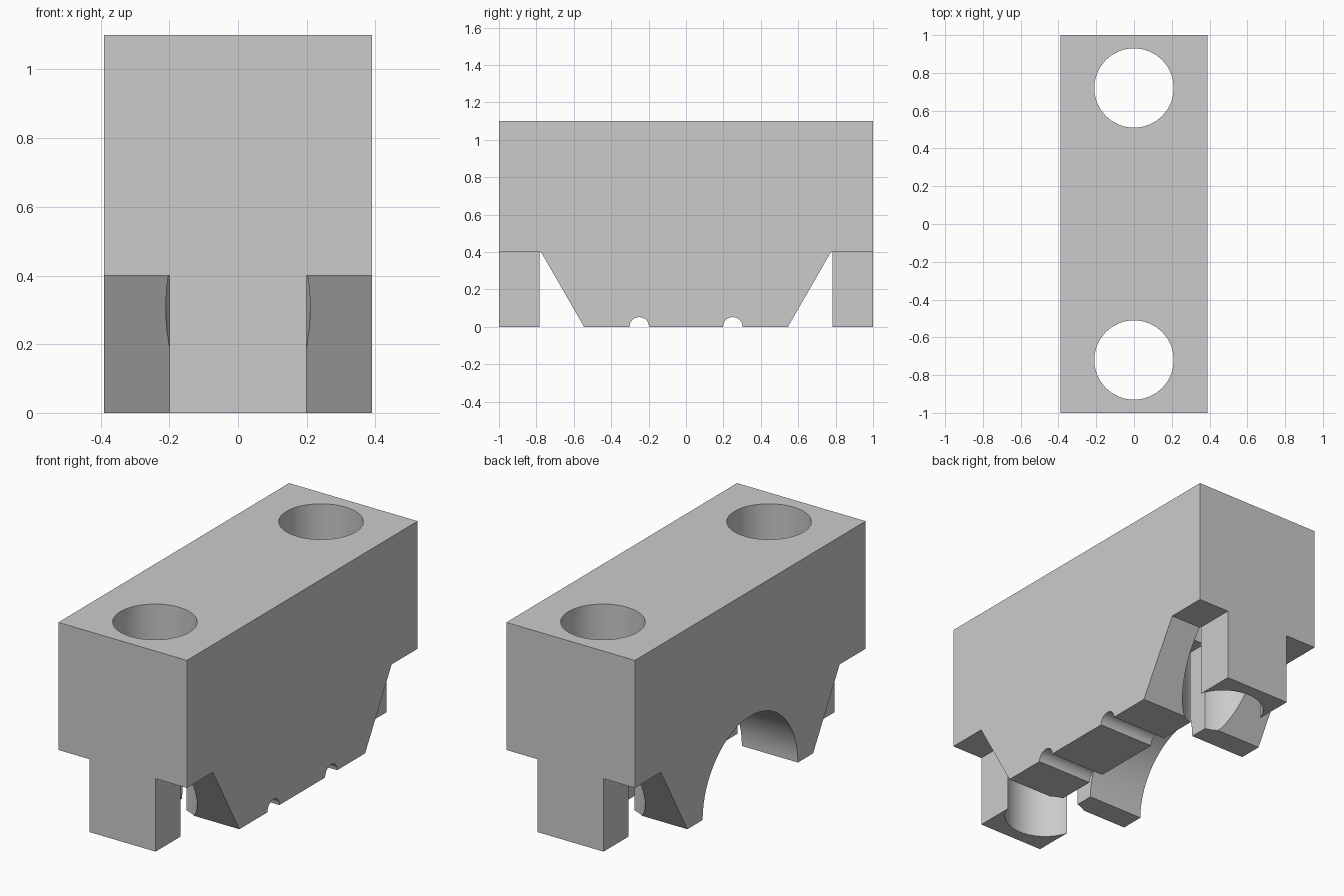
import bpy, bmesh, math
from mathutils import Matrix

cube = bpy.data.objects.get("Cube")
if cube:
    bpy.data.objects.remove(cube, do_unlink=True)

grey = bpy.data.materials.new("plain_grey")
grey.use_nodes = True
colour = (0.6, 0.6, 0.6, 1)
grey.diffuse_color = colour
grey.node_tree.nodes["Principled BSDF"].inputs["Base Color"].default_value = colour


def add_object(name, bm):
    bmesh.ops.recalc_face_normals(bm, faces=bm.faces)
    mesh = bpy.data.meshes.new(name)
    bm.to_mesh(mesh)
    bm.free()
    mesh.materials.append(grey)
    obj = bpy.data.objects.new(name, mesh)
    bpy.context.collection.objects.link(obj)
    return obj


def box(name, x, y, z):
    bm = bmesh.new()
    bmesh.ops.create_cube(bm, size=1)
    for v in bm.verts:
        v.co = [r[0] + (c + 0.5) * (r[1] - r[0]) for r, c in zip((x, y, z), v.co)]
    return add_object(name, bm)


def cylinder(name, centre, radius, length, along_x=False):
    bm = bmesh.new()
    turn = Matrix.Rotation(math.pi / 2, 4, "Y") if along_x else Matrix()
    bmesh.ops.create_cone(bm, cap_ends=True, segments=64, radius1=radius,
                          radius2=radius, depth=length,
                          matrix=Matrix.Translation(centre) @ turn)
    return add_object(name, bm)


def combine(target, other, operation):
    other.hide_render = True
    mod = target.modifiers.new(other.name, "BOOLEAN")
    mod.operation = operation
    mod.solver = "EXACT"
    mod.object = other
    bpy.context.view_layer.objects.active = target
    bpy.ops.object.modifier_apply(modifier=mod.name)
    bpy.data.objects.remove(other, do_unlink=True)


# Main block: side profile with a tapered lower half
half = [(1, 1.1), (1, 0.4), (0.775, 0.4), (0.545, 0)]
outline = half + [(-y, z) for y, z in reversed(half)]
bm = bmesh.new()
face = bm.faces.new([bm.verts.new((-0.39, y, z)) for y, z in outline])
side = bmesh.ops.extrude_face_region(bm, geom=[face])["geom"]
bmesh.ops.translate(bm, vec=(0.78, 0, 0),
                    verts=[v for v in side if isinstance(v, bmesh.types.BMVert)])
block = add_object("clamp_block", bm)

# End tabs
for s in (-1, 1):
    tab = box("end_tab", (-0.2, 0.2), sorted((s * 0.78, s)), (0, 0.6))
    combine(block, tab, "UNION")

# Vertical bolt holes
for s in (-1, 1):
    combine(block, cylinder("bolt_hole", (0, s * 0.72, 0.5), 0.21, 2), "DIFFERENCE")

# Lengthwise slot between the holes
combine(block, box("centre_slot", (-0.05, 0.05), (-0.6, 0.6), (-0.2, 0.51)), "DIFFERENCE")

# Wide arch on one side, two small grooves on the other
combine(block, cylinder("wide_arch", (-0.5, 0, 0), 0.413, 1, True), "DIFFERENCE")
for s in (-1, 1):
    combine(block, cylinder("small_groove", (0.5, s * 0.25, 0), 0.052, 1, True), "DIFFERENCE")

# Smooth curved walls, keep hard edges
bpy.ops.object.select_all(action="DESELECT")
block.select_set(True)
bpy.context.view_layer.objects.active = block
bpy.ops.object.shade_smooth_by_angle(angle=math.radians(25))
